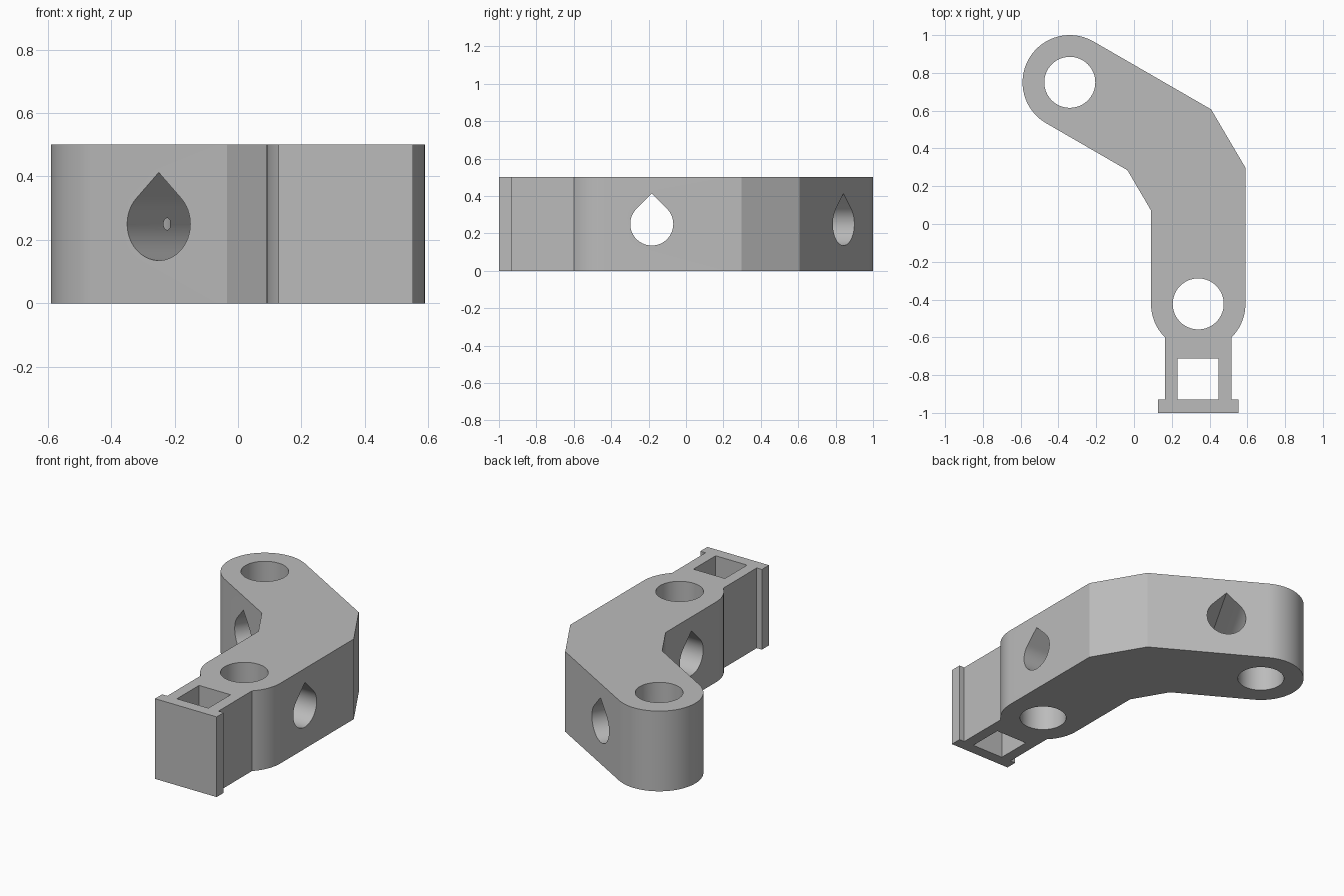
import bpy
import bmesh
from math import cos, sin, radians, pi
from mathutils import Matrix, Vector

if "Cube" in bpy.data.objects:
    bpy.data.objects.remove(bpy.data.objects["Cube"], do_unlink=True)

HEIGHT = 0.5
ARM_R = 0.25          # half width of both arms
HOLE_R = 0.135
DROP_R = 0.115
TOP_PIVOT = (-0.34, 0.75)
LOW_PIVOT = (0.34, -0.423)

grey = bpy.data.materials.new("plain grey")
grey.use_nodes = True
colour = (0.5, 0.5, 0.5, 1)
grey.diffuse_color = colour
grey.node_tree.nodes["Principled BSDF"].inputs["Base Color"].default_value = colour


def arc(centre, radius, start, end, steps):
    """Points along a circular arc, angles in degrees."""
    angles = [radians(start + (end - start) * i / steps) for i in range(steps + 1)]
    return [(centre[0] + radius * cos(a), centre[1] + radius * sin(a)) for a in angles]


def prism(name, points, low, high, matrix=Matrix()):
    """Extrude a closed 2D profile from low to high, then place it."""
    bm = bmesh.new()
    base = bm.faces.new([bm.verts.new((x, y, low)) for x, y in points])
    top = bmesh.ops.extrude_face_region(bm, geom=[base])["geom"]
    moved = [v for v in top if isinstance(v, bmesh.types.BMVert)]
    bmesh.ops.translate(bm, verts=moved, vec=(0, 0, high - low))
    bmesh.ops.recalc_face_normals(bm, faces=bm.faces)
    bm.transform(matrix)
    mesh = bpy.data.meshes.new(name)
    bm.to_mesh(mesh)
    bm.free()
    mesh.materials.append(grey)
    obj = bpy.data.objects.new(name, mesh)
    bpy.context.collection.objects.link(obj)
    return obj


def circle(centre, radius, steps=64):
    return arc(centre, radius, 0, 360, steps)[:-1]


def teardrop_cutter(name, centre, direction):
    """Teardrop prism, tip up, running along a horizontal direction."""
    along = Vector((cos(radians(direction)), sin(radians(direction)), 0))
    up = Vector((0, 0, 1))
    side = up.cross(along)
    matrix = Matrix((side, up, along)).transposed().to_4x4()
    matrix.translation = (*centre, HEIGHT / 2)
    profile = arc((0, 0), DROP_R, 135, 405, 48) + [(0, DROP_R * 2 ** 0.5)]
    return prism(name, profile, -0.32, 0.32, matrix)


# Bent arm with a clip neck and end flange, as one outline
cx = LOW_PIVOT[0]
neck = ARM_R * cos(pi / 4)
flange = 0.2125
outline = (
    arc(TOP_PIVOT, ARM_R, 60, 240, 40)
    + [(-0.035, 0.285), (cx - ARM_R, 0.072)]
    + arc(LOW_PIVOT, ARM_R, 180, 225, 12)
    + [(cx - neck, -0.93), (cx - flange, -0.93), (cx - flange, -1),
       (cx + flange, -1), (cx + flange, -0.93), (cx + neck, -0.93)]
    + arc(LOW_PIVOT, ARM_R, 315, 360, 12)
    + [(cx + ARM_R, 0.298), (0.408, 0.607)]
)
bracket = prism("bent_bracket", outline, 0, HEIGHT)

# Pivot holes, clip slot and teardrop cross holes
slot = [(cx - 0.11, -0.93), (cx + 0.107, -0.93), (cx + 0.107, -0.712), (cx - 0.11, -0.712)]
cutters = [
    prism("upper_pivot_cutter", circle(TOP_PIVOT, HOLE_R), -0.1, HEIGHT + 0.1),
    prism("lower_pivot_cutter", circle(LOW_PIVOT, HOLE_R), -0.1, HEIGHT + 0.1),
    prism("slot_cutter", slot, -0.1, HEIGHT + 0.1),
    teardrop_cutter("upper_cross_cutter", (-0.125, 0.626), 60),
    teardrop_cutter("lower_cross_cutter", (cx, -0.183), 0),
]
bpy.context.view_layer.objects.active = bracket
for cutter in cutters:
    mod = bracket.modifiers.new(cutter.name, "BOOLEAN")
    mod.operation = "DIFFERENCE"
    mod.solver = "EXACT"
    mod.object = cutter
    bpy.ops.object.modifier_apply(modifier=mod.name)
    bpy.data.objects.remove(cutter, do_unlink=True)

# Smooth round walls, keep the corners crisp
bpy.ops.object.select_all(action="DESELECT")
bracket.select_set(True)
bpy.ops.object.shade_smooth_by_angle(angle=radians(20))
